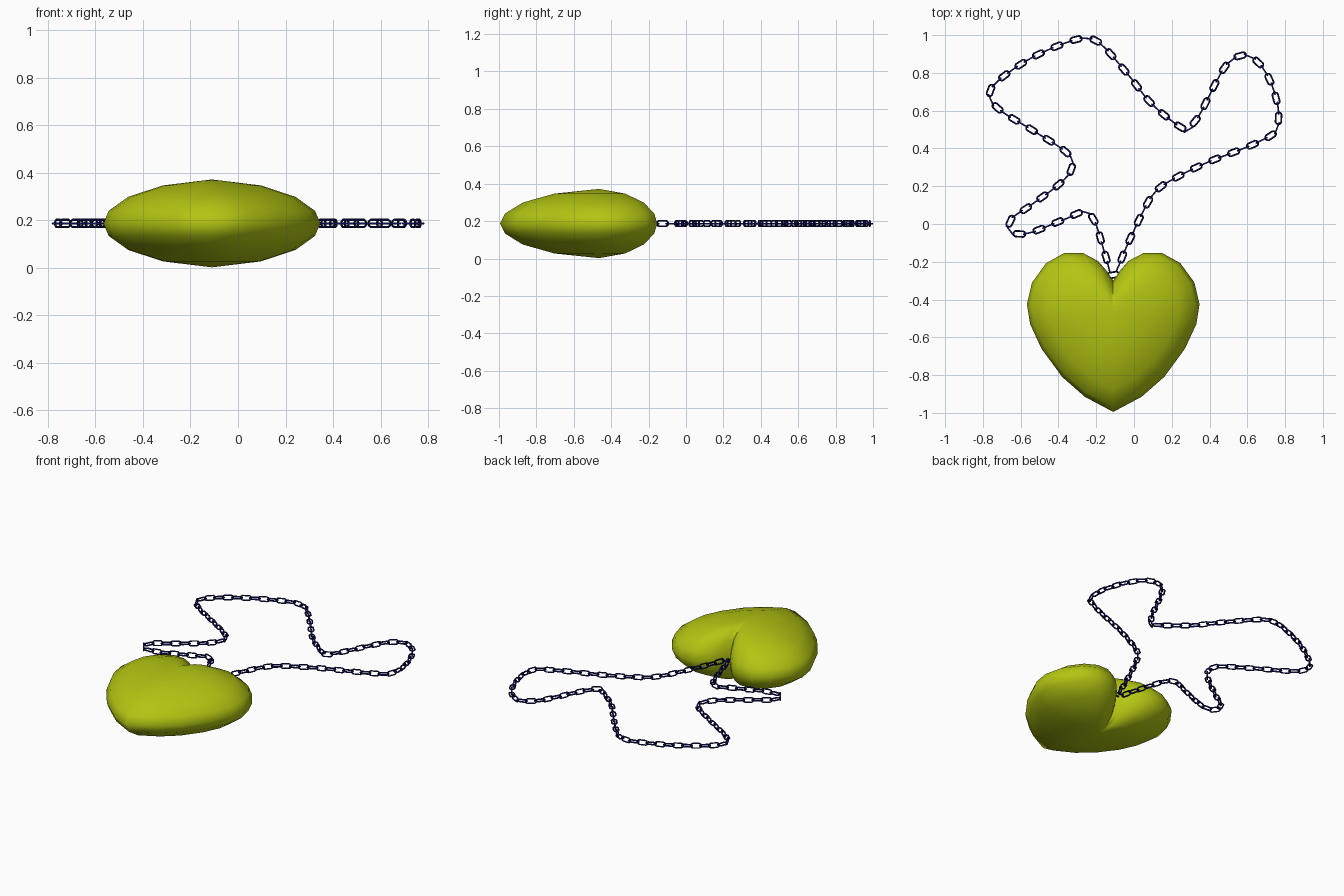
import bpy, bmesh, math
from mathutils import Vector, Matrix

if "Cube" in bpy.data.objects:
    bpy.data.objects.remove(bpy.data.objects["Cube"])

ZC = 0.187


def finish(name, bm, color, angle):
    bmesh.ops.recalc_face_normals(bm, faces=bm.faces)
    me = bpy.data.meshes.new(name)
    bm.to_mesh(me)
    bm.free()
    ob = bpy.data.objects.new(name, me)
    bpy.context.collection.objects.link(ob)
    mat = bpy.data.materials.new(name + "_colour")
    mat.diffuse_color = (*color, 1)
    mat.use_nodes = True
    mat.node_tree.nodes["Principled BSDF"].inputs["Base Color"].default_value = mat.diffuse_color
    me.materials.append(mat)
    bpy.ops.object.select_all(action='DESELECT')
    ob.select_set(True)
    bpy.context.view_layer.objects.active = ob
    bpy.ops.object.shade_smooth_by_angle(angle=math.radians(angle))
    return ob


# Heart pendant: half outline from notch to tip, relative to the heart centre
half = [(0, .165), (.033, .215), (.08, .269), (.16, .311), (.26, .311), (.355, .258),
        (.43, .155), (.457, .04), (.44, -.065), (.38, -.195), (.27, -.345),
        (.15, -.45), (0, -.53)]
outline = half + [(-x, y) for x, y in half[-2:0:-1]]
rings = [(.45, .160), (.77, .112), (.95, .053), (1, 0), (.95, -.053), (.77, -.112), (.45, -.160)]
cx, cy = -.11, -.465
bm = bmesh.new()
loops = [[bm.verts.new((cx + x * s, cy + y * s, ZC + z)) for x, y in outline] for s, z in rings]
n = len(outline)
for a, b in zip(loops, loops[1:]):
    for i in range(n):
        j = (i + 1) % n
        bm.faces.new((a[i], a[j], b[j], b[i]))
for loop, z in ((loops[0], .185), (loops[-1], -.185)):
    pole = bm.verts.new((cx, cy, ZC + z))
    for i in range(n):
        bm.faces.new((loop[i], loop[(i + 1) % n], pole))
finish("heart_pendant", bm, (.45, .56, .006), 60)

# Chain path: closed loop through the notch
path = [(-.11, -.27), (-.035, -.11), (.05, .07), (.105, .16), (.18, .222), (.37, .318),
        (.57, .396), (.67, .44), (.75, .492), (.765, .59), (.745, .69), (.708, .783),
        (.65, .862), (.577, .893), (.5, .852), (.443, .767), (.355, .593), (.31, .53),
        (.265, .503), (.1, .63), (-.034, .794), (-.17, .947), (-.25, .982), (-.35, .963),
        (-.545, .878), (-.72, .757), (-.763, .677), (-.705, .6), (-.53, .492), (-.355, .376),
        (-.33, .296), (-.395, .212), (-.56, .09), (-.645, .03), (-.655, -.037), (-.56, -.048),
        (-.365, .026), (-.265, .063), (-.207, .01), (-.15, -.17)]
P = [Vector(p) for p in path]
pts = []
for i in range(len(P)):
    a, b, c, d = (P[(i + k - 1) % len(P)] for k in range(4))
    for k in range(20):
        t = k / 20
        pts.append(.5 * (2 * b + (c - a) * t + (2 * a - 5 * b + 4 * c - d) * t * t
                         + (3 * b - a - 3 * c + d) * t ** 3))
pts.append(pts[0])
dist = [0]
for a, b in zip(pts, pts[1:]):
    dist.append(dist[-1] + (b - a).length)


def at(s):
    s %= dist[-1]
    for i in range(len(pts) - 1):
        if s <= dist[i + 1]:
            return pts[i].lerp(pts[i + 1], (s - dist[i]) / (dist[i + 1] - dist[i]))
    return pts[-1]


def add_link(bm, mat, straight, radius, wire):
    # stretched ring with 12 segments and a six-sided wire
    rows = []
    for i in range(12):
        u = (i + .5) * math.tau / 12
        shift = math.copysign(straight, math.cos(u))
        row = []
        for j in range(6):
            v = j * math.tau / 6
            r = radius + wire * math.cos(v)
            row.append(bm.verts.new(mat @ Vector((shift + r * math.cos(u), r * math.sin(u),
                                                  wire * math.sin(v)))))
        rows.append(row)
    for i in range(12):
        a, b = rows[i], rows[(i + 1) % 12]
        for j in range(6):
            k = (j + 1) % 6
            bm.faces.new((a[j], b[j], b[k], a[k]))


# Chain links, alternately flat and upright
pairs = round(dist[-1] / .106)
pitch = dist[-1] / (2 * pairs)
wire, radius = .0048, .0155
straight = (pitch + 2 * wire) / 2 - radius
bm = bmesh.new()
for i in range(2 * pairs):
    s = i * pitch
    p = at(s)
    d = at(s + pitch / 2) - at(s - pitch / 2)
    mat = (Matrix.Translation((p.x, p.y, ZC)) @ Matrix.Rotation(math.atan2(d.y, d.x), 4, 'Z')
           @ Matrix.Rotation(math.pi / 2 * (i % 2), 4, 'X'))
    add_link(bm, mat, straight, radius, wire)
finish("chain", bm, (.006, .006, .13), 60)
